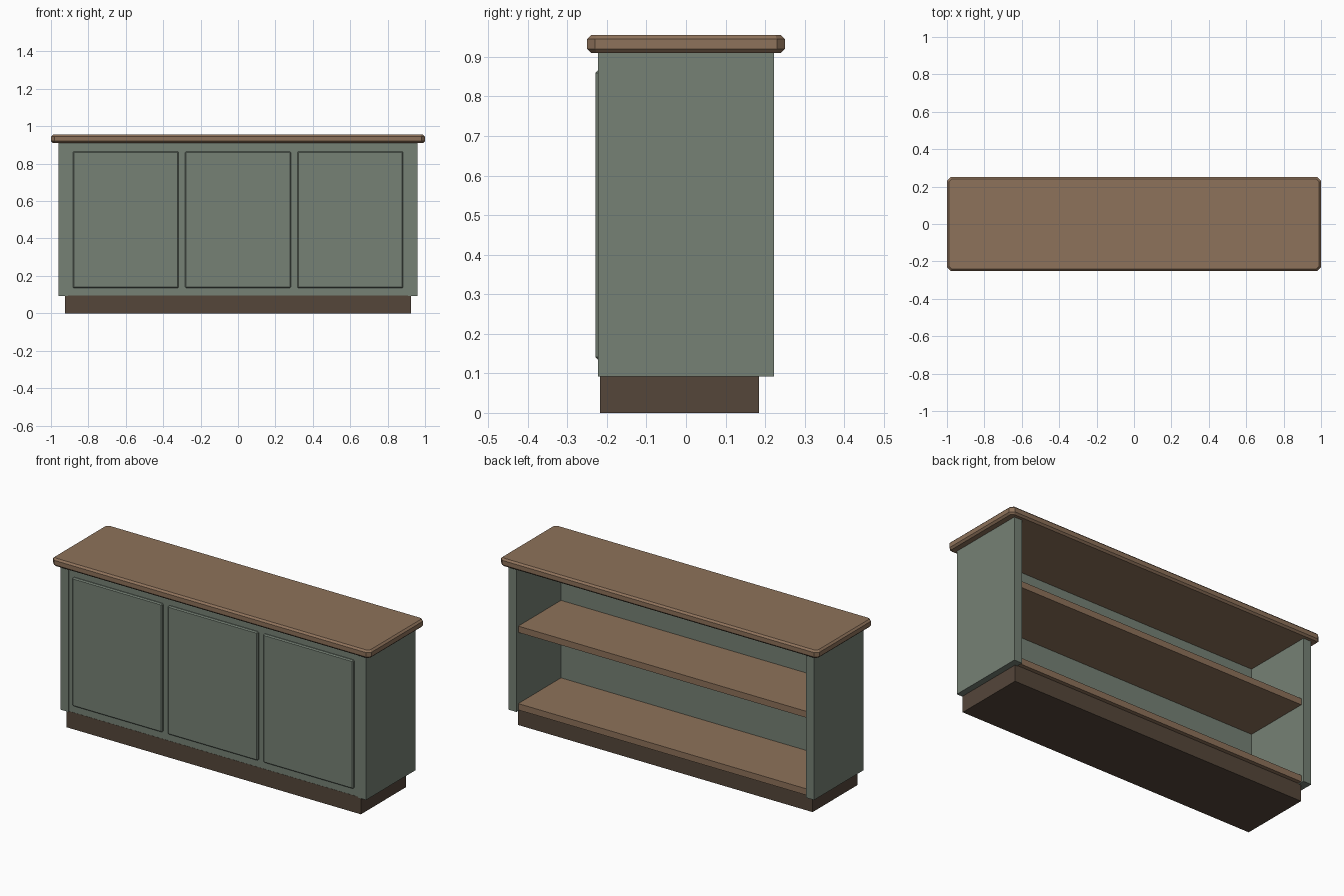
import bpy
import bmesh
from mathutils import Vector

if "Cube" in bpy.data.objects:
    bpy.data.objects.remove(bpy.data.objects["Cube"], do_unlink=True)


def make_material(name, color):
    mat = bpy.data.materials.new(name)
    mat.use_nodes = True
    mat.diffuse_color = (*color, 1)
    mat.node_tree.nodes["Principled BSDF"].inputs["Base Color"].default_value = (*color, 1)
    return mat


green = make_material("sage green paint", (0.18, 0.22, 0.178))
wood = make_material("warm brown wood", (0.27, 0.168, 0.103))
dark = make_material("dark brown plinth", (0.09, 0.061, 0.042))


def box(name, low, high, mat, corner=0, rim=0):
    """Box between two corners, with optional cut uprights and chamfered rims."""
    low, high = Vector(low), Vector(high)
    bm = bmesh.new()
    bmesh.ops.create_cube(bm, size=1)
    for v in bm.verts:
        v.co = Vector(h if c > 0 else l for c, l, h in zip(v.co, low, high))
    if corner:
        uprights = [e for e in bm.edges
                    if abs(e.verts[0].co.z - e.verts[1].co.z) > 0.01]
        bmesh.ops.bevel(bm, geom=uprights, offset=corner, segments=1, affect='EDGES')
    if rim:
        rims = [e for e in bm.edges
                if abs(e.verts[0].co.z - e.verts[1].co.z) < 0.001]
        bmesh.ops.bevel(bm, geom=rims, offset=rim, segments=1, affect='EDGES')
    mesh = bpy.data.meshes.new(name)
    bm.to_mesh(mesh)
    bm.free()
    mesh.materials.append(mat)
    obj = bpy.data.objects.new(name, mesh)
    bpy.context.collection.objects.link(obj)
    return obj


# Plinth and countertop
box("plinth", (-0.925, -0.218, 0), (0.925, 0.185, 0.095), dark)
box("countertop", (-1, -0.25, 0.91), (1, 0.25, 0.955), wood, corner=0.02, rim=0.01)

# Side panels and front panel
for side, x in (("right", -0.935), ("left", 0.935)):
    box(side + "_side_panel", (x - 0.025, -0.222, 0.092), (x + 0.025, 0.222, 0.91), green)
box("front_panel", (-0.91, -0.217, 0.092), (0.91, -0.178, 0.91), green)

# Shelves, open towards the back
for name, top in (("bottom_shelf", 0.133), ("middle_shelf", 0.573)):
    box(name, (-0.91, -0.178, top - 0.036), (0.91, 0.205, top), wood)

# Raised front panels with chamfered edges
for name, x in (("right", -0.6), ("middle", 0), ("left", 0.6)):
    door = box(name + "_raised_panel", (x - 0.283, -0.229, 0.135),
               (x + 0.283, -0.205, 0.865), green)
    bevel = door.modifiers.new("chamfer", 'BEVEL')
    bevel.width = 0.006
    bevel.segments = 1
